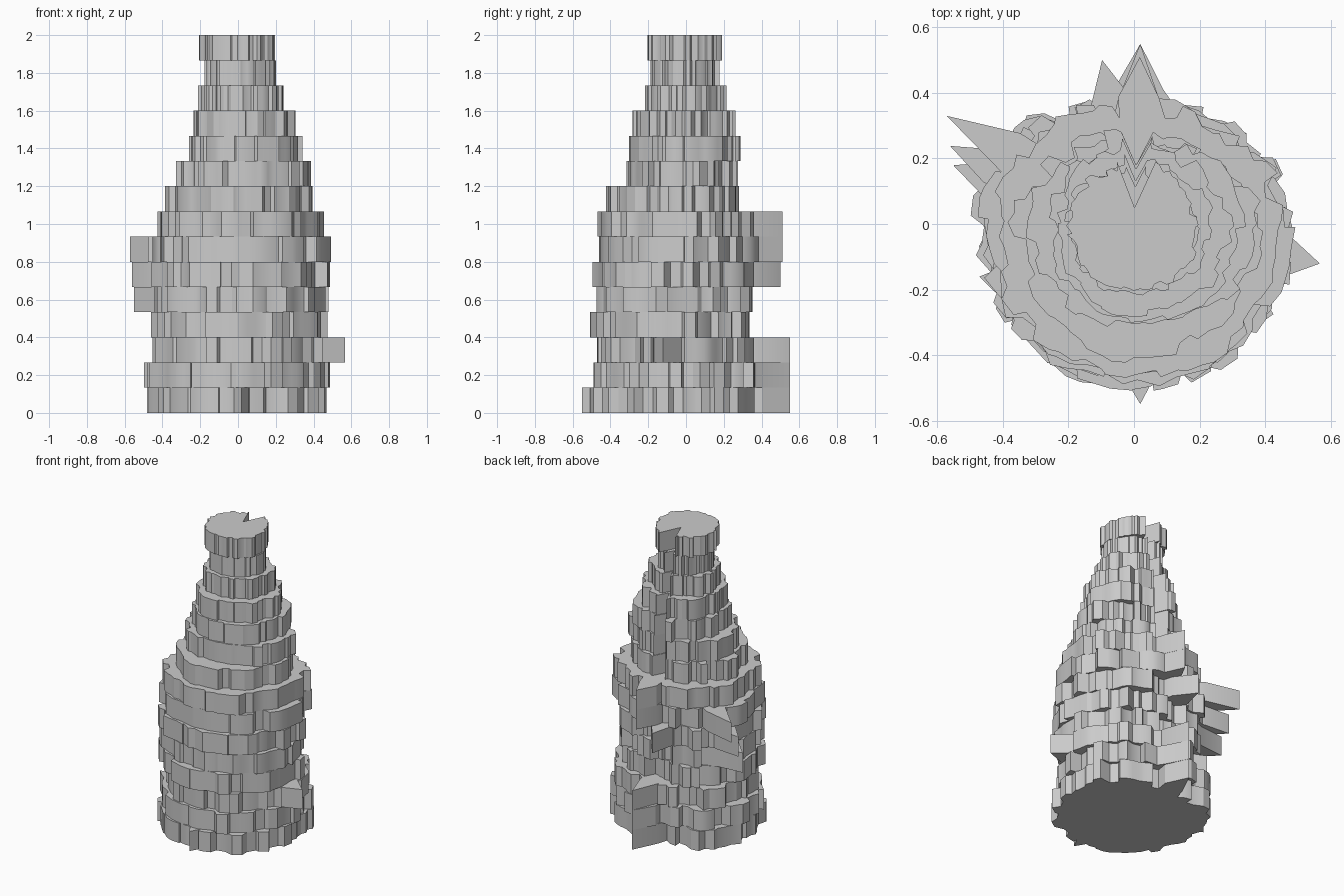
import bpy, bmesh, math, random

random.seed(11)
if "Cube" in bpy.data.objects:
    bpy.data.objects.remove(bpy.data.objects["Cube"], do_unlink=True)

# One plain stone colour
stone = bpy.data.materials.new("grey_stone")
stone.use_nodes = True
GREY = (0.6, 0.6, 0.6, 1)
stone.diffuse_color = GREY
stone.node_tree.nodes["Principled BSDF"].inputs["Base Color"].default_value = GREY

# Reach of each course in hundredths: left, back, right, front
REACH = [
    (51, 43, 51, 51), (49, 42, 51, 51), (49, 41, 48, 48), (48, 36, 48, 51),
    (51, 36, 48, 48), (50, 40, 49, 50), (50, 40, 49, 47), (47, 40, 45, 48),
    (41, 30, 38, 42), (41, 28, 34, 32), (35, 30, 27, 31), (31, 28, 24, 29),
    (25, 22, 21, 22), (21, 19, 18, 19), (21, 21, 21, 21),
]
HEIGHT = 2 / len(REACH)

# Spurs and back groove by course: (angle in degrees, radius, half width)
SPURS = {
    0: [(88, .55, .18), (-88, .55, .08)],
    1: [(88, .55, .18)],
    2: [(88, .55, .18), (-12, .58, .16)],
    4: [(162, .58, .16)],
    5: [(157, .61, .13), (101, .51, .2)],
    6: [(150, .66, .15), (88, .51, .16)],
    7: [(88, .51, .16)],
    14: [(88, .05, .3)],
}
for i in range(8, 14):
    SPURS[i] = [(88, REACH[i][1] * .006, .17)]


def reach_at(course, angle):
    """Blend the four reaches of a course as joined quarter ellipses."""
    left, back, right, front = (v / 100 for v in REACH[course])
    c, s = math.cos(angle), math.sin(angle)
    rx = left if c > 0 else right
    ry = back if s > 0 else front
    return 1 / math.hypot(c / rx, s / ry)


def outline(course):
    """Ragged ring of uneven plateaus with abrupt steps between them."""
    pieces = 36
    step = math.tau / pieces
    points = []
    for k in range(pieces):
        start = (k + random.uniform(-.2, .2)) * step
        end = start + step * random.uniform(.55, .78)
        rough = .14 + .06 * math.sin(start)
        base = 1.03 - rough * random.random()
        for a in (start, end):
            r = reach_at(course, a) * (base - .45 * rough * random.random())
            points.append((a % math.tau, r))
    # Spurs and the groove replace the points close to them
    for deg, r, half in SPURS.get(course, []):
        angle = math.radians(deg) % math.tau
        points = [p for p in points if abs(p[0] - angle) > half]
        points.append((angle, r))
        for a in (angle - half, angle + half):
            points.append((a, reach_at(course, a) * random.uniform(.87, 1)))
    points.sort()
    return [(r * math.cos(a), r * math.sin(a)) for a, r in points]


def add_course(course):
    """Extrude one ragged ring into a closed slab."""
    bm = bmesh.new()
    ring = [bm.verts.new((x, y, course * HEIGHT)) for x, y in outline(course)]
    base = bm.faces.new(ring)
    grown = bmesh.ops.extrude_face_region(bm, geom=[base], use_keep_orig=True)
    top = [v for v in grown["geom"] if isinstance(v, bmesh.types.BMVert)]
    bmesh.ops.translate(bm, verts=top, vec=(0, 0, HEIGHT))
    bmesh.ops.recalc_face_normals(bm, faces=bm.faces)
    name = f"stone_course_{course + 1}"
    mesh = bpy.data.meshes.new(name)
    bm.to_mesh(mesh)
    bm.free()
    mesh.materials.append(stone)
    slab = bpy.data.objects.new(name, mesh)
    bpy.context.collection.objects.link(slab)
    return slab


# Stack the courses and soften only the shallow bends
bpy.ops.object.select_all(action="DESELECT")
for i in range(len(REACH)):
    slab = add_course(i)
    slab.select_set(True)
    bpy.context.view_layer.objects.active = slab
bpy.ops.object.shade_smooth_by_angle(angle=math.radians(30))
